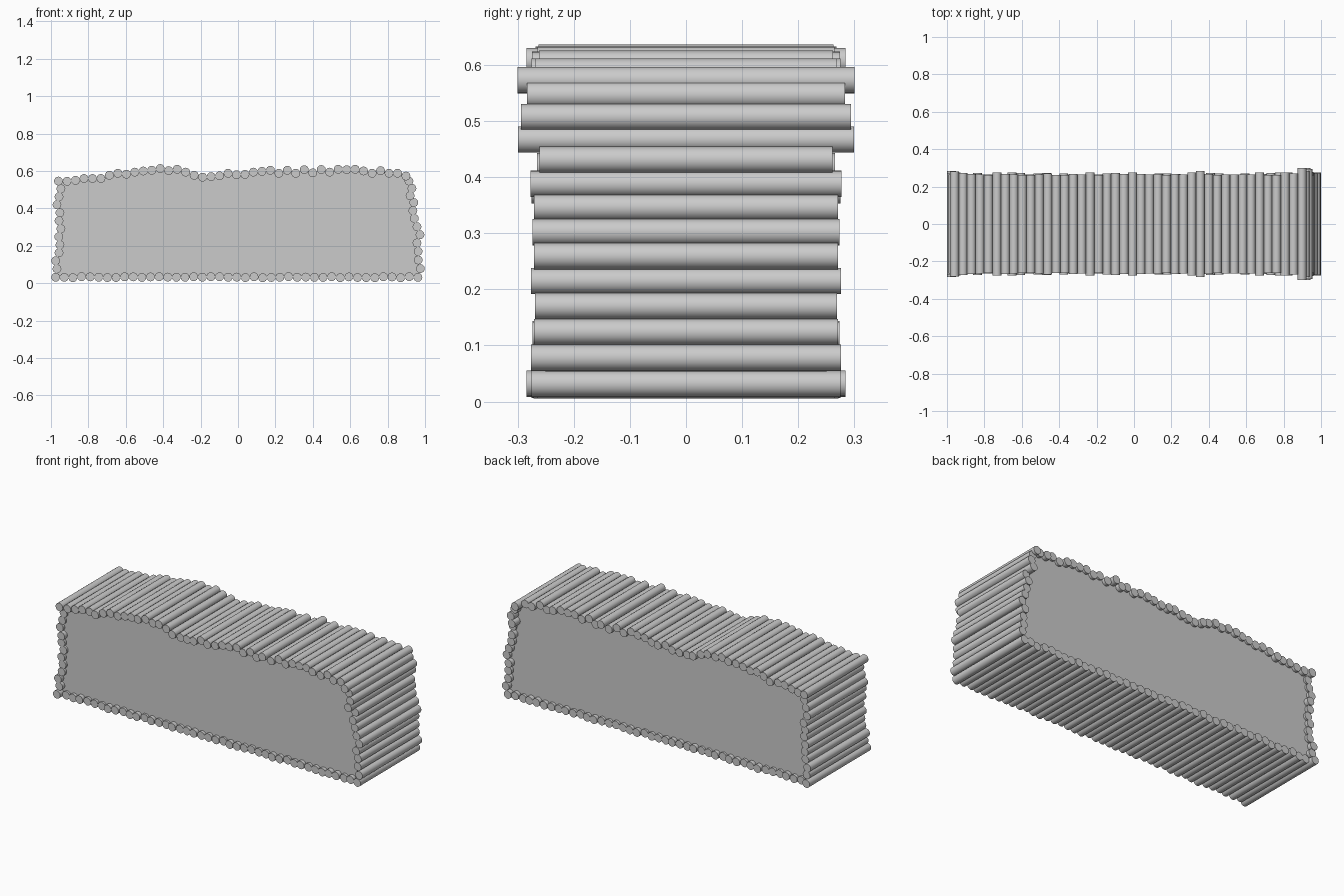
import bpy, bmesh, math, random
from mathutils import Matrix, Vector

if "Cube" in bpy.data.objects:
    bpy.data.objects.remove(bpy.data.objects["Cube"])

random.seed(4)
R = 0.0235        # log radius
PANEL = 0.25      # half depth of the solid core


def finish(bm, name):
    bmesh.ops.recalc_face_normals(bm, faces=bm.faces)
    me = bpy.data.meshes.new(name)
    bm.to_mesh(me)
    bm.free()
    ob = bpy.data.objects.new(name, me)
    bpy.context.collection.objects.link(ob)
    return ob


def make_logs(name, logs):
    """Row of round logs lying along y; each log is (x, z, half length)."""
    bm = bmesh.new()
    turn = Matrix.Rotation(math.pi / 2, 4, 'X')
    for x, z, h in logs:
        bmesh.ops.create_cone(bm, cap_ends=True, segments=16, radius1=R, radius2=R,
                              depth=2 * h, matrix=Matrix.Translation((x, 0, z)) @ turn)
    ob = finish(bm, name)
    bpy.ops.object.select_all(action='DESELECT')
    ob.select_set(True)
    bpy.context.view_layer.objects.active = ob
    bpy.ops.object.shade_smooth_by_angle(angle=math.radians(40))


def length():
    return random.uniform(0.261, 0.276)


# Bottom row: straight and evenly spaced
bottom = [(-0.975 + i * 1.937 / 42, 0.032 + random.uniform(-.003, .003), length())
          for i in range(43)]
bottom[0] = (-0.975, 0.032, 0.284)

# Left end, bottom to top
left_x = [-.968, -.975, -.957, -.952, -.958, -.947, -.957, -.952, -.968, -.957, -.947, -.96]
left = [(x, 0.077 + i * 0.0428, length()) for i, x in enumerate(left_x)]
left[-1] = (-0.96, 0.546, 0.281)

# Wavy top row, left to right
top_z = [.545, .55, .56, .56, .56, .577, .588, .583, .594, .6, .604, .613, .602, .609, .594,
         .577, .567, .57, .574, .588, .58, .582, .594, .598, .604, .588, .604, .588, .607, .59,
         .608, .594, .609, .607, .609, .6, .588, .602, .588, .588, .572]
top = [(-0.914 + i * 0.0453, z, length()) for i, z in enumerate(top_z)]
top[28] = (top[28][0], top[28][1], 0.284)
top[-1] = (0.898, 0.573, 0.30)

# Right end, top to bottom
right = [(.914, .546, .283), (.93, .507, .294), (.92, .467, .299), (.94, .431, .261),
         (.935, .388, .277), (.943, .346, .271), (.957, .302, .274), (.973, .259, .271),
         (.957, .215, .276), (.963, .17, .269), (.963, .124, .271), (.975, .078, .276)]

make_logs("bottom_logs", bottom)
make_logs("left_end_logs", left)
make_logs("top_logs", top)
make_logs("right_end_logs", right)

# Solid core filling the ring of logs
outline = [bottom[0]] + left + top + right + [bottom[-1]]
bm = bmesh.new()
face = bm.faces.new([bm.verts.new((x, -PANEL, z)) for x, z, _ in outline])
ext = bmesh.ops.extrude_face_region(bm, geom=[face], use_keep_orig=True)
bmesh.ops.translate(bm, vec=Vector((0, 2 * PANEL, 0)),
                    verts=[v for v in ext["geom"] if isinstance(v, bmesh.types.BMVert)])
finish(bm, "core_block")
